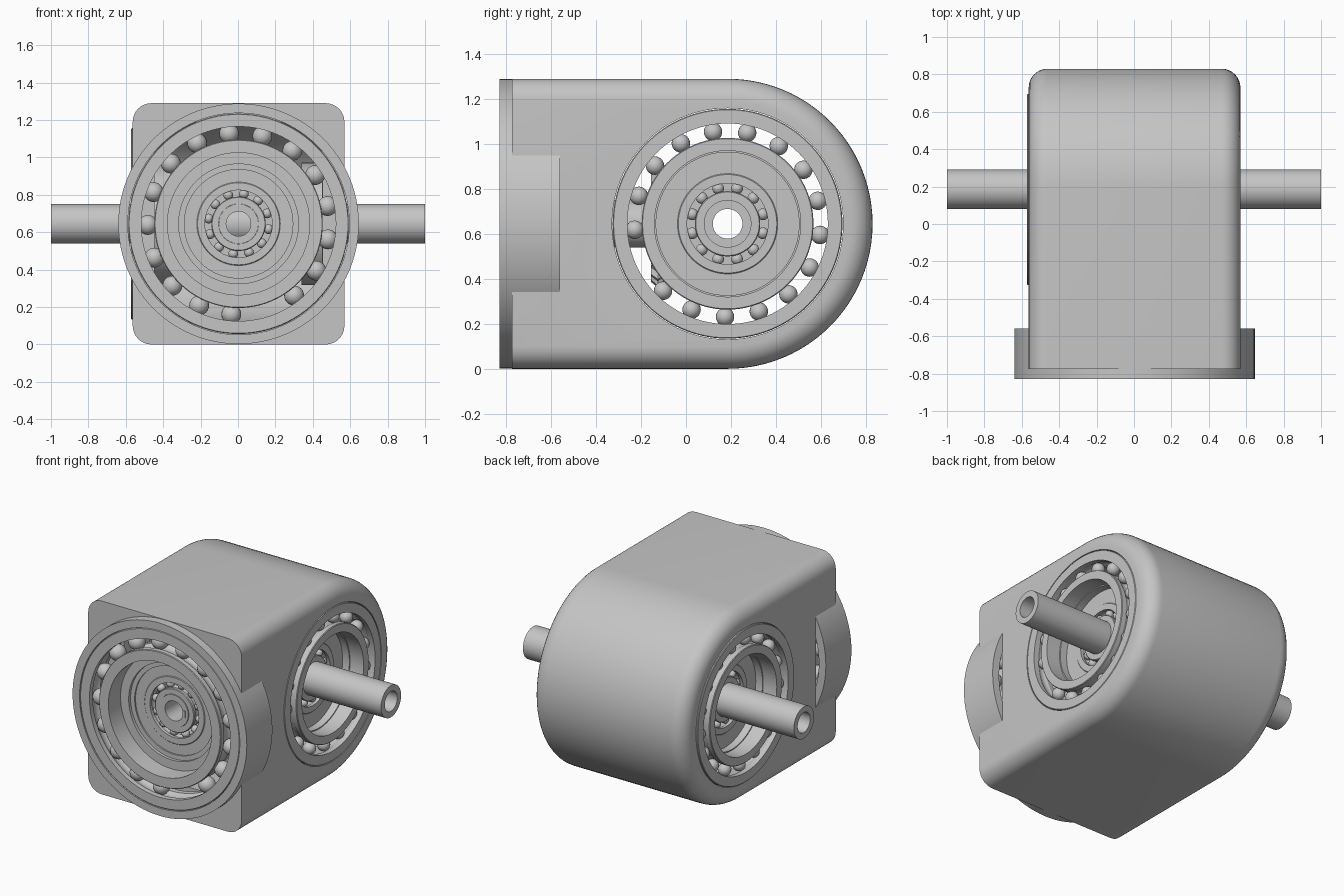
import bpy, bmesh, math
from mathutils import Vector

cube = bpy.data.objects.get("Cube")
if cube:
    bpy.data.objects.remove(cube, do_unlink=True)

metal = bpy.data.materials.new("light grey metal")
metal.use_nodes = True
grey = (0.56, 0.56, 0.56, 1)
metal.diffuse_color = grey
metal.node_tree.nodes["Principled BSDF"].inputs["Base Color"].default_value = grey

CX, AXIS_Y, AXIS_Z = 0.003, 0.185, 0.645
HALF, FRONT = 0.566, -0.775


def finish(bm, name):
    bmesh.ops.recalc_face_normals(bm, faces=bm.faces)
    mesh = bpy.data.meshes.new(name)
    bm.to_mesh(mesh)
    bm.free()
    obj = bpy.data.objects.new(name, mesh)
    bpy.context.collection.objects.link(obj)
    mesh.materials.append(metal)
    smooth(obj)
    return obj


def smooth(obj):
    bpy.ops.object.select_all(action='DESELECT')
    obj.select_set(True)
    bpy.context.view_layer.objects.active = obj
    bpy.ops.object.shade_smooth_by_angle(angle=math.radians(30))


class Port:
    """Placement on one face: outward axis, rightward axis, z up."""
    def __init__(self, label, origin, out, right):
        self.label = label
        self.origin, self.out, self.right = Vector(origin), Vector(out), Vector(right)

    def at(self, r, depth, angle):
        return (self.origin - self.out * depth + self.right * r * math.sin(angle)
                + Vector((0, 0, r * math.cos(angle))))


def lathe(port, name, profile, seg=96, teeth=0):
    """Spin a closed (radius, depth) profile; teeth notch the outer radii."""
    seg = teeth * 4 if teeth else seg
    bm = bmesh.new()
    rings = []
    for i in range(seg):
        notch = 0.88 if teeth and i % 4 > 1 else 1
        rings.append([bm.verts.new(port.at(r * (notch if r > 0.15 else 1), d, math.tau * i / seg))
                      for r, d in profile])
    n = len(profile)
    for i in range(seg):
        a, b = rings[i], rings[(i + 1) % seg]
        for k in range(n):
            m = (k + 1) % n
            bm.faces.new((a[k], a[m], b[m], b[k]))
    return finish(bm, port.label + "_" + name)


def ring(port, name, inner, outer, d0, d1):
    return lathe(port, name, [(inner, d0), (outer, d0), (outer, d1), (inner, d1)])


def groove(r, mid, ball, pitch):
    """Raceway arc on radius r, matching the balls."""
    reach = math.acos(min(1, abs(pitch - r) / ball))
    side = 1 if r > pitch else -1
    return [(pitch + side * ball * math.cos(t), mid + ball * math.sin(t))
            for t in (reach * k / 3 for k in range(-3, 4))]


def bearing(port, name, radii, d0, d1, ball, count, start, skip=None):
    bore, inner, outer, rim = radii
    mid, pitch, c = (d0 + d1) / 2, (inner + outer) / 2, 0.004
    lathe(port, name + "_inner_race",
          [(bore, d1), (bore, d0), (inner - c, d0), (inner, d0 + c)]
          + groove(inner, mid, ball, pitch) + [(inner, d1)])
    lathe(port, name + "_outer_race",
          [(rim, d1), (rim, d0 + c), (rim - c, d0), (outer, d0)]
          + groove(outer, mid, ball, pitch) + [(outer, d1)])
    bm = bmesh.new()
    for i in range(count):
        if i == skip:
            continue
        new = bmesh.ops.create_uvsphere(bm, u_segments=20, v_segments=12, radius=ball)
        pos = port.at(pitch, mid, math.radians(start) + math.tau * i / count)
        bmesh.ops.translate(bm, verts=new["verts"], vec=pos)
    finish(bm, port.label + "_" + name + "_balls")


def d_block(name, half, radius, front, bevel=0):
    """Block with a half-round back, extruded along x."""
    outline = [(front, AXIS_Z + radius), (front, AXIS_Z - radius)]
    for i in range(49):
        t = math.pi * i / 48
        outline.append((AXIS_Y + radius * math.sin(t), AXIS_Z - radius * math.cos(t)))
    bm = bmesh.new()
    face = bm.faces.new([bm.verts.new((CX - half, y, z)) for y, z in outline])
    new = bmesh.ops.extrude_face_region(bm, geom=[face])["geom"]
    bmesh.ops.translate(bm, vec=(2 * half, 0, 0),
                        verts=[g for g in new if isinstance(g, bmesh.types.BMVert)])
    if bevel:
        edges = [e for e in bm.edges
                 if abs(e.verts[0].co.x - e.verts[1].co.x) < 1e-5
                 and max(v.co.y for v in e.verts) > front + 0.01]
        bmesh.ops.bevel(bm, geom=edges, offset=bevel, segments=8, profile=0.5,
                        affect='EDGES', clamp_overlap=False)
    return finish(bm, name)


def cylinder(name, center, direction, radius, length):
    bm = bmesh.new()
    bmesh.ops.create_cone(bm, cap_ends=True, segments=96, radius1=radius,
                          radius2=radius, depth=length)
    turn = Vector(direction).to_track_quat('Z', 'Y').to_matrix()
    bmesh.ops.rotate(bm, verts=bm.verts, matrix=turn)
    bmesh.ops.translate(bm, verts=bm.verts, vec=center)
    return finish(bm, name)


# Hollow housing with side and front bores
housing = d_block("housing", HALF, AXIS_Z, FRONT, bevel=0.1)
cutters = [
    d_block("cavity_cutter", 0.45, 0.545, -0.6),
    cylinder("side_bore_cutter", (CX, AXIS_Y, AXIS_Z), (1, 0, 0), 0.514, 3),
    cylinder("front_bore_cutter", (CX, -0.765, AXIS_Z), (0, 1, 0), 0.6, 0.4),
]
bpy.context.view_layer.objects.active = housing
for cutter in cutters:
    mod = housing.modifiers.new("cut", 'BOOLEAN')
    mod.operation, mod.solver, mod.object = 'DIFFERENCE', 'EXACT', cutter
    # Cuts come before the shading modifier, if there is one
    bpy.ops.object.modifier_move_to_index(modifier=mod.name, index=0)
    bpy.ops.object.modifier_apply(modifier=mod.name)
    bpy.data.objects.remove(cutter, do_unlink=True)
smooth(housing)

front = Port("front", (CX, -0.83, AXIS_Z), (0, -1, 0), (1, 0, 0))
sides = [Port("left", (CX + HALF + 0.001, AXIS_Y, AXIS_Z), (1, 0, 0), (0, 1, 0)),
         Port("right", (CX - HALF - 0.009, AXIS_Y, AXIS_Z), (-1, 0, 0), (0, 1, 0))]

# Front flange, bearings, stepped hub and stub shaft
ring(front, "flange", 0.592, 0.643, 0, 0.27)
bearing(front, "large_bearing", (0.38, 0.45, 0.52, 0.589), 0.002, 0.15, 0.053, 17, -6, skip=8)
lathe(front, "hub", [(0.222, 0.16), (0.29, 0.16), (0.29, 0.15), (0.32, 0.15), (0.32, 0.13),
                     (0.381, 0.13), (0.381, 0.24), (0.222, 0.24)])
bearing(front, "small_bearing", (0.107, 0.145, 0.18, 0.223), 0.155, 0.235, 0.026, 12, -20)
ring(front, "stub_shaft", 0.066, 0.106, 0.15, 0.86)
bm = bmesh.new()
bmesh.ops.create_cube(bm, size=1)
bmesh.ops.scale(bm, verts=bm.verts, vec=(0.02, 0.1, 0.045))
bmesh.ops.translate(bm, verts=bm.verts, vec=(CX + 0.075, -0.634, AXIS_Z))
finish(bm, "shaft_key")

# Side bearings and hubs
for port in sides:
    bearing(port, "large_bearing", (0.325, 0.382, 0.446, 0.511), 0, 0.12, 0.041, 17, -9, skip=12)
    lathe(port, "hub", [(0.222, 0.15), (0.318, 0.15), (0.318, 0.1), (0.327, 0.1),
                        (0.327, 0.23), (0.222, 0.23)])
    bearing(port, "small_bearing", (0.105, 0.145, 0.18, 0.223), 0.145, 0.225, 0.026, 12, -15)

# Bevel gears meeting around the crossing axes
for port, apex in [(front, 1.015), (sides[0], HALF), (sides[1], HALF)]:
    lathe(port, "bevel_gear", [(0.1, apex - 0.34), (0.26, apex - 0.34), (0.285, apex - 0.31),
                               (0.19, apex - 0.2), (0.1, apex - 0.2)], teeth=24)

# Hollow cross shaft
cross = Port("cross", (1, AXIS_Y, AXIS_Z), (1, 0, 0), (0, 1, 0))
ring(cross, "shaft", 0.066, 0.106, 0, 2)
